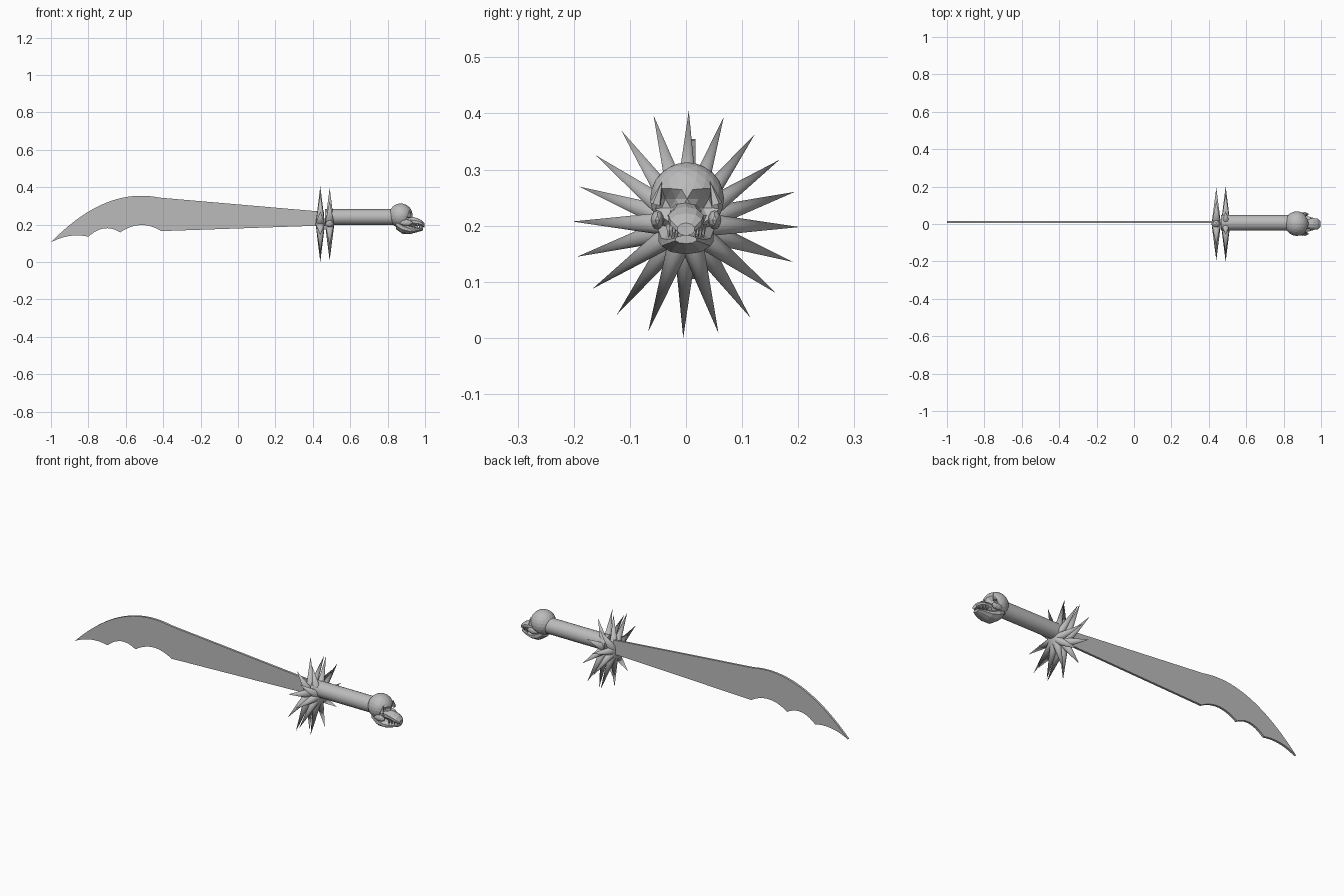
import bpy, bmesh
from math import sin, cos, pi, radians
from mathutils import Vector, Matrix

if "Cube" in bpy.data.objects:
    bpy.data.objects.remove(bpy.data.objects["Cube"])

steel = bpy.data.materials.new("plain grey")
steel.use_nodes = True
grey = (0.5, 0.5, 0.5, 1)
steel.diffuse_color = grey
for node in steel.node_tree.nodes:
    if node.type == "BSDF_PRINCIPLED":
        node.inputs["Base Color"].default_value = grey


def finish(bm, name, smooth=False):
    bmesh.ops.recalc_face_normals(bm, faces=bm.faces[:])
    mesh = bpy.data.meshes.new(name)
    bm.to_mesh(mesh)
    bm.free()
    mesh.materials.append(steel)
    obj = bpy.data.objects.new(name, mesh)
    bpy.context.collection.objects.link(obj)
    if smooth:
        bpy.ops.object.select_all(action="DESELECT")
        obj.select_set(True)
        bpy.context.view_layer.objects.active = obj
        bpy.ops.object.shade_smooth_by_angle(angle=radians(40))
    return obj


def add_cone(bm, start, end, r1, r2=0, sides=12):
    start, end = Vector(start), Vector(end)
    axis = end - start
    turn = axis.to_track_quat("Z", "Y").to_matrix().to_4x4()
    bmesh.ops.create_cone(bm, cap_ends=True, segments=sides, radius1=r1, radius2=r2,
                          depth=axis.length,
                          matrix=Matrix.Translation((start + end) / 2) @ turn)


def add_ball(bm, centre, size, detail=2):
    place = Matrix.Translation(centre) @ Matrix.Diagonal((*size, 1))
    return bmesh.ops.create_icosphere(bm, subdivisions=detail, radius=1, matrix=place)["verts"]


def loft(name, sections, sides=10):
    # each section: x, half width, bottom, top
    bm = bmesh.new()
    rings = []
    for x, half, low, high in sections:
        ring = []
        for i in range(sides):
            a = 2 * pi * (i + 0.5) / sides
            ring.append(bm.verts.new((x, half * cos(a),
                                      (low + high) / 2 + (high - low) / 2 * sin(a))))
        rings.append(ring)
    for a, b in zip(rings, rings[1:]):
        for i in range(sides):
            j = (i + 1) % sides
            bm.faces.new((a[i], a[j], b[j], b[i]))
    bm.faces.new(rings[0])
    bm.faces.new(rings[-1])
    return finish(bm, name)


def arc(a, b, bulge, steps):
    # bowed line from a to b, without its last point
    a, b = Vector(a), Vector(b)
    points = []
    for i in range(steps):
        t = i / steps
        p = a.lerp(b, t)
        points.append((p.x, p.y + 4 * bulge * t * (1 - t)))
    return points


# Curved blade with three scallops on the lower edge
tip, spine = (-1, 0.105), (-0.42, 0.344)
notch_a, notch_b, heel = (-0.8, 0.135), (-0.63, 0.158), (-0.41, 0.165)
outline = arc(tip, spine, 0.09, 20) + [spine, (0.46, 0.268), (0.46, 0.195)]
outline += arc(heel, notch_b, 0.036, 10) + arc(notch_b, notch_a, 0.033, 10)
outline += arc(notch_a, tip, 0.019, 10)
bm = bmesh.new()
face = bm.faces.new([bm.verts.new((x, 0.005, z)) for x, z in outline])
pushed = bmesh.ops.extrude_face_region(bm, geom=[face])["geom"]
bmesh.ops.translate(bm, vec=(0, 0.012, 0),
                    verts=[v for v in pushed if isinstance(v, bmesh.types.BMVert)])
finish(bm, "blade")

# Guard: two rings of ten spikes, half a step apart
reach = 0.2025
for name, x, shift in (("front_spike_ring", 0.44, 0), ("rear_spike_ring", 0.49, 18)):
    bm = bmesh.new()
    for i in range(10):
        a = radians(88.6 + shift + 36 * i)
        add_cone(bm, (x, 0, reach),
                 (x, reach * cos(a), reach + reach * sin(a)), 0.025)
    finish(bm, name, True)

# Round grip
bm = bmesh.new()
add_cone(bm, (0.465, 0.006, 0.24), (0.84, 0.006, 0.24), 0.042, 0.042, 24)
finish(bm, "grip", True)

# Pommel skull: cranium with eye sockets pressed in
bm = bmesh.new()
verts = add_ball(bm, (0.87, 0.002, 0.248), (0.064, 0.066, 0.065), 3)
for side in (-1, 1):
    socket = Vector((0.924, 0.002 + side * 0.033, 0.238))
    for v in verts:
        d = (v.co - socket).length
        if d < 0.026:
            v.co.x -= 0.032 * (1 - (d / 0.026) ** 2)
finish(bm, "cranium")

# Muzzle and lower jaw
loft("muzzle", [(0.89, 0.03, 0.19, 0.25), (0.925, 0.027, 0.19, 0.242),
                (0.96, 0.033, 0.192, 0.234), (0.982, 0.03, 0.19, 0.222),
                (0.998, 0.016, 0.182, 0.205)])
loft("lower_jaw", [(0.845, 0.045, 0.175, 0.23), (0.88, 0.052, 0.15, 0.215),
                   (0.92, 0.046, 0.149, 0.192), (0.96, 0.034, 0.16, 0.184),
                   (0.988, 0.02, 0.168, 0.183)])

# Cheekbones, pointed brows and teeth, on both sides
for side, label in ((-1, "right"), (1, "left")):
    bm = bmesh.new()
    add_ball(bm, (0.9, side * 0.051, 0.21), (0.034, 0.012, 0.017))
    finish(bm, label + "_cheekbone")
    bm = bmesh.new()
    add_cone(bm, (0.915, side * 0.054, 0.238), (0.917, side * 0.043, 0.279), 0.011, sides=5)
    finish(bm, label + "_brow")
    bm = bmesh.new()
    for i in range(4):
        x = 0.945 + 0.013 * i
        y = side * (0.031 - 0.005 * i)
        add_cone(bm, (x, y, 0.203), (x, y, 0.173), 0.006, sides=5)
    finish(bm, label + "_teeth")
